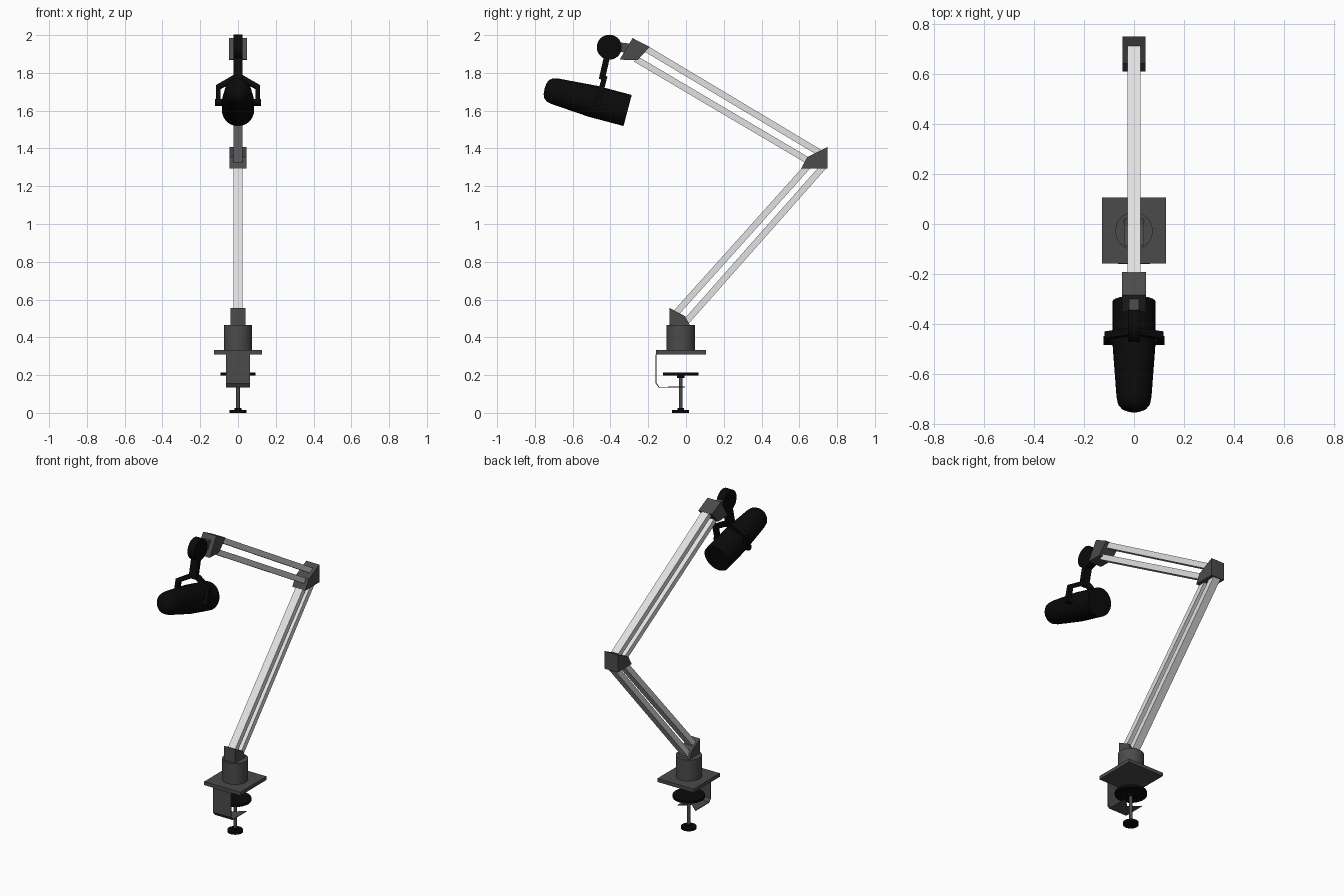
import bpy
import bmesh
import math
from mathutils import Matrix, Vector

cube = bpy.data.objects.get("Cube")
if cube:
    bpy.data.objects.remove(cube, do_unlink=True)


def material(name, value):
    m = bpy.data.materials.new(name)
    color = (value, value, value, 1)
    m.diffuse_color = color
    m.use_nodes = True
    m.node_tree.nodes["Principled BSDF"].inputs["Base Color"].default_value = color
    return m


GREY = material("dark grey metal", 0.07)
SILVER = material("light silver", 0.75)
BLACK = material("black", 0.003)


def finish(name, bm, mat, matrix=Matrix(), smooth=False):
    bmesh.ops.recalc_face_normals(bm, faces=bm.faces)
    mesh = bpy.data.meshes.new(name)
    bm.to_mesh(mesh)
    bm.free()
    mesh.materials.append(mat)
    ob = bpy.data.objects.new(name, mesh)
    bpy.context.collection.objects.link(ob)
    ob.matrix_world = matrix
    if smooth:
        bpy.ops.object.select_all(action="DESELECT")
        ob.select_set(True)
        bpy.context.view_layer.objects.active = ob
        bpy.ops.object.shade_smooth_by_angle(angle=math.radians(35))
    return ob


def prism(name, side_profile, half, mat):
    """Extrude a (y, z) outline symmetrically along x."""
    bm = bmesh.new()
    face = bm.faces.new([bm.verts.new((-half, y, z)) for y, z in side_profile])
    new = bmesh.ops.extrude_face_region(bm, geom=[face])["geom"]
    verts = [v for v in new if isinstance(v, bmesh.types.BMVert)]
    bmesh.ops.translate(bm, verts=verts, vec=(2 * half, 0, 0))
    return finish(name, bm, mat)


def bar(name, start, end, thick, half, mat):
    """Rectangular bar between two (y, z) points."""
    a, b = Vector(start), Vector(end)
    d = (b - a).normalized() * thick / 2
    n = Vector((-d.y, d.x))
    return prism(name, [a + n, b + n, b - n, a - n], half, mat)


def lathe(name, profile, mat, matrix, steps=48):
    """Spin (radius, height) points around local z."""
    bm = bmesh.new()
    verts = [bm.verts.new((r, 0, h)) for r, h in profile]
    edges = [bm.edges.new(pair) for pair in zip(verts, verts[1:])]
    bmesh.ops.spin(bm, geom=verts + edges, cent=(0, 0, 0), axis=(0, 0, 1),
                   angle=math.tau, steps=steps)
    bmesh.ops.remove_doubles(bm, verts=bm.verts, dist=1e-5)
    return finish(name, bm, mat, matrix, True)


def cylinder(name, radius, low, high, mat, matrix, steps=48):
    points = [(0, low), (radius, low), (radius, high), (0, high)]
    return lathe(name, points, mat, matrix, steps)


# Desk clamp
post = Matrix.Translation((0, -0.028, 0))
prism("clamp_top_plate", [(-0.158, 0.31), (0.106, 0.31), (0.106, 0.332), (-0.158, 0.332)],
      0.127, GREY)
cylinder("swivel_post", 0.075, 0.33, 0.465, GREY, post)
cylinder("clamp_pad", 0.093, 0.198, 0.214, BLACK, post)
cylinder("pad_collar", 0.02, 0.185, 0.2, BLACK, post)
cylinder("clamp_screw", 0.01, 0.01, 0.2, GREY, post, 20)
cylinder("screw_collar", 0.018, 0.01, 0.026, BLACK, post, 20)
cylinder("screw_foot", 0.045, 0, 0.014, BLACK, post)

# Bent sheet bracket with a notch for the screw
w = 0.063
bm = bmesh.new()
rows = [[bm.verts.new((s * w, y, z)) for s in (-1, 1)]
        for y, z in [(-0.158, 0.31), (-0.158, 0.157), (-0.143, 0.136)]]
for top, low in zip(rows, rows[1:]):
    bm.faces.new((top[0], top[1], low[1], low[0]))
tongue = [bm.verts.new((x, y, 0.136)) for x, y in [(w, -0.005), (0, -0.06), (-w, -0.005)]]
bm.faces.new(rows[-1] + tongue)
sheet = finish("clamp_bracket", bm, GREY)
solid = sheet.modifiers.new("sheet thickness", "SOLIDIFY")
solid.thickness = 0.005
solid.offset = 0

# Joint brackets
prism("base_bracket", [(-0.087, 0.465), (0.02, 0.465), (-0.005, 0.512), (-0.087, 0.555)],
      0.039, GREY)
prism("elbow_bracket", [(0.61, 1.295), (0.749, 1.295), (0.749, 1.407), (0.642, 1.354)],
      0.046, GREY)
prism("head_bracket", [(-0.351, 1.87), (-0.256, 1.868), (-0.192, 1.938), (-0.283, 1.984)],
      0.047, GREY)

# Parallel arm bars
bar("lower_arm_front_bar", (-0.059, 0.522), (0.655, 1.317), 0.034, 0.025, SILVER)
bar("lower_arm_back_bar", (0.0, 0.482), (0.733, 1.31), 0.034, 0.025, SILVER)
bar("upper_arm_top_bar", (-0.222, 1.934), (0.704, 1.38), 0.034, 0.025, SILVER)
bar("upper_arm_bottom_bar", (-0.266, 1.874), (0.645, 1.336), 0.034, 0.025, SILVER)

# Head pivot and stem
bar("head_link", (-0.38, 1.94), (-0.30, 1.93), 0.05, 0.02, GREY)
across = Matrix.Rotation(math.pi / 2, 4, "Y")
cylinder("head_pivot", 0.066, -0.024, 0.024, BLACK,
         Matrix.Translation((0, -0.406, 1.936)) @ across)
bar("stem", (-0.408, 1.93), (-0.446, 1.765), 0.032, 0.024, BLACK)

# Yoke: mirrored outline, thickened and tilted with the microphone
half_outer = [(0.117, -0.014), (0.117, 0.092), (0.026, 0.146)]
half_inner = [(0.02, 0.118), (0.092, 0.077), (0.092, -0.014)]
depth = 0.014
bm = bmesh.new()
for side in (-1, 1):
    outer = half_outer + [(0, 0.146)]
    inner = half_inner[::-1] + [(0, 0.118)]
    strips = [[bm.verts.new((side * x, -depth, z)) for x, z in line] for line in (outer, inner)]
    for i in range(3):
        bm.faces.new((strips[0][i], strips[0][i + 1], strips[1][i + 1], strips[1][i]))
bmesh.ops.remove_doubles(bm, verts=bm.verts, dist=1e-5)
new = bmesh.ops.extrude_face_region(bm, geom=bm.faces[:])["geom"]
bmesh.ops.translate(bm, verts=[v for v in new if isinstance(v, bmesh.types.BMVert)],
                    vec=(0, 2 * depth, 0))
pivot = Matrix.Translation((0, -0.466, 1.643))
finish("yoke", bm, BLACK, pivot @ Matrix.Rotation(math.radians(-14.5), 4, "X"))
cylinder("yoke_pin", 0.018, -0.121, 0.121, BLACK, pivot @ across, 24)

# Microphone body with a tapered, rounded nose
body = [(0, 0), (0.085, 0), (0.085, 0.19), (0.07, 0.395), (0.064, 0.425),
        (0.05, 0.443), (0.03, 0.452), (0, 0.455)]
lathe("microphone_body", body, BLACK, Matrix.Translation((0, -0.309, 1.601))
      @ Matrix.Rotation(math.radians(75.2), 4, "X"))
